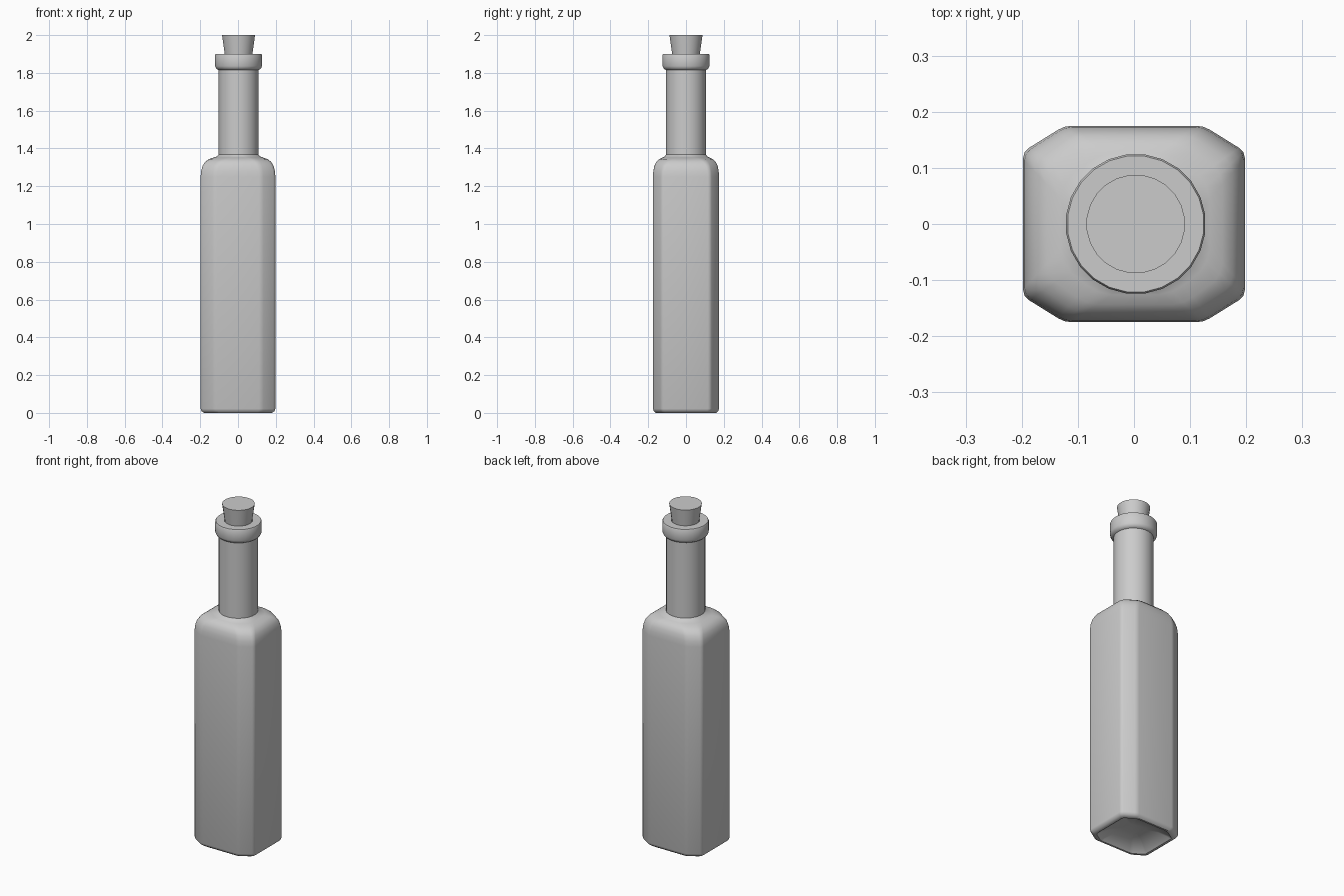
import bpy, bmesh
from math import cos, sin, radians
from mathutils import Vector

if "Cube" in bpy.data.objects:
    bpy.data.objects.remove(bpy.data.objects["Cube"])

N = 24
CX = 0.003  # neck sits a hair off centre


def circle(r):
    return [Vector((CX + r * cos(radians(7.5 + 15 * i)), r * sin(radians(7.5 + 15 * i)))) for i in range(N)]


def octagon():
    # chamfered rectangle, each corner softened with three points
    q = [(0.198, 0.129), (0.124, 0.175)]
    c = q + [(-x, y) for x, y in q[::-1]]
    c += [(-x, -y) for x, y in c]
    c = [Vector(p) for p in c]
    pts = []
    for i, p in enumerate(c):
        a = p + (c[i - 1] - p).normalized() * 0.013
        b = p + (c[(i + 1) % 8] - p).normalized() * 0.013
        pts += [a, (a + b) / 4 + p / 2, b]
    return pts


def loft(name, rings):
    bm = bmesh.new()
    loops = [[bm.verts.new((p.x, p.y, z)) for p in pts] for pts, z in rings]
    for a, b in zip(loops, loops[1:]):
        for i in range(N):
            j = (i + 1) % N
            bm.faces.new((a[i], a[j], b[j], b[i]))
    bm.faces.new(loops[0][::-1])
    bm.faces.new(loops[-1])
    bmesh.ops.recalc_face_normals(bm, faces=bm.faces)
    me = bpy.data.meshes.new(name)
    bm.to_mesh(me)
    bm.free()
    ob = bpy.data.objects.new(name, me)
    bpy.context.collection.objects.link(ob)
    bpy.ops.object.select_all(action='DESELECT')
    ob.select_set(True)
    bpy.context.view_layer.objects.active = ob
    bpy.ops.object.shade_smooth_by_angle(angle=radians(35))
    return ob


base, neck = octagon(), circle(0.106)
# hollow under the base, then the foot bevel
rings = [([p * s for p in base], z) for s, z in
         [(0.25, 0.045), (0.55, 0.035), (0.78, 0.012), (0.85, 0.0), (0.91, 0.0), (0.975, 0.009), (1, 0.022)]]
# straight body and shoulder blending from chamfered box to round neck
rings += [([a.lerp(b, t) for a, b in zip(base, neck)], z) for t, z in
          [(0, 1.25), (0.03, 1.28), (0.11, 1.308), (0.25, 1.329), (0.45, 1.343),
           (0.7, 1.351), (0.88, 1.357), (1, 1.368)]]
# neck, lip and mouth
rings += [(circle(r), z) for r, z in
          [(0.106, 1.815), (0.111, 1.817), (0.120, 1.824), (0.125, 1.836), (0.125, 1.896),
           (0.122, 1.901), (0.076, 1.901), (0.06, 1.78)]]
loft("bottle", rings)

# tapered cork
loft("cork", [(circle(0.058), 1.79), (circle(0.074), 1.9), (circle(0.088), 2.0)])
